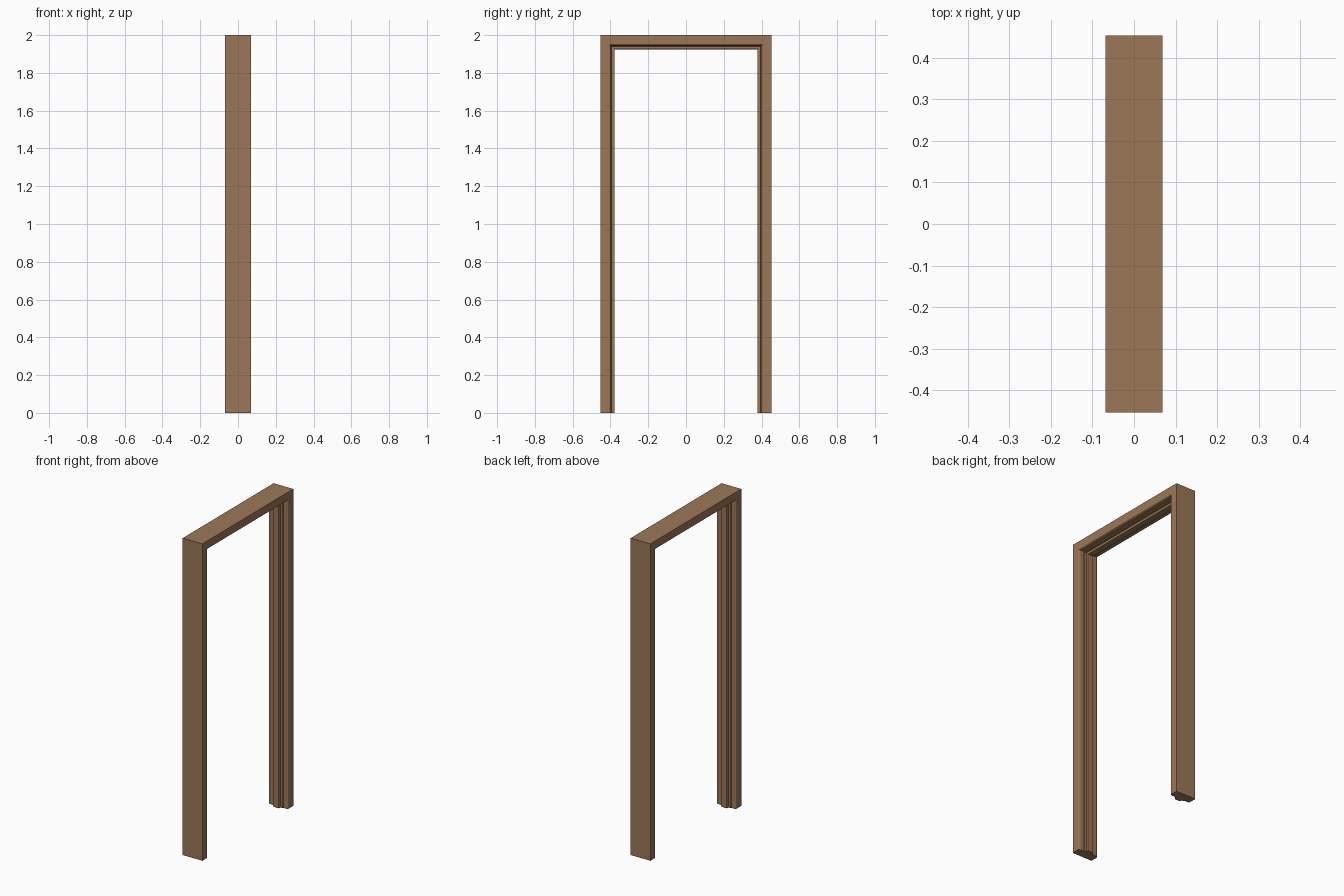
import bpy
import bmesh

if "Cube" in bpy.data.objects:
    bpy.data.objects.remove(bpy.data.objects["Cube"])

HALF_W = 0.4535   # half width along y
HEIGHT = 2.0
HALF_T = 0.0685   # half wall thickness along x

wood = bpy.data.materials.new("warm brown wood")
wood.diffuse_color = (0.33, 0.185, 0.095, 1)
wood.use_nodes = True
wood.node_tree.nodes["Principled BSDF"].inputs["Base Color"].default_value = wood.diffuse_color

# Half cross-section: (x, depth from the outer face), outside to central stop
half = [(HALF_T, 0.0), (HALF_T, 0.048), (0.067, 0.051), (0.063, 0.0535),
        (0.057, 0.055), (0.038, 0.055), (0.034, 0.060), (0.020, 0.060),
        (0.020, 0.071), (0.0185, 0.074), (0.015, 0.075)]
profile = half + [(-x, d) for x, d in reversed(half)]

# Sweep the section up one jamb, across the head and down the other, mitred
stations = [
    lambda x, d: (x, -HALF_W + d, 0),
    lambda x, d: (x, -HALF_W + d, HEIGHT - d),
    lambda x, d: (x, HALF_W - d, HEIGHT - d),
    lambda x, d: (x, HALF_W - d, 0),
]
bm = bmesh.new()
rings = [[bm.verts.new(place(x, d)) for x, d in profile] for place in stations]
n = len(profile)
for a, b in zip(rings, rings[1:]):
    for i in range(n):
        j = (i + 1) % n
        bm.faces.new((a[i], a[j], b[j], b[i]))

# Flat feet
bm.faces.new(rings[0])
bm.faces.new(list(reversed(rings[-1])))
bmesh.ops.recalc_face_normals(bm, faces=bm.faces[:])

mesh = bpy.data.meshes.new("door_frame")
bm.to_mesh(mesh)
bm.free()
mesh.materials.append(wood)
frame = bpy.data.objects.new("door_frame", mesh)
bpy.context.collection.objects.link(frame)
